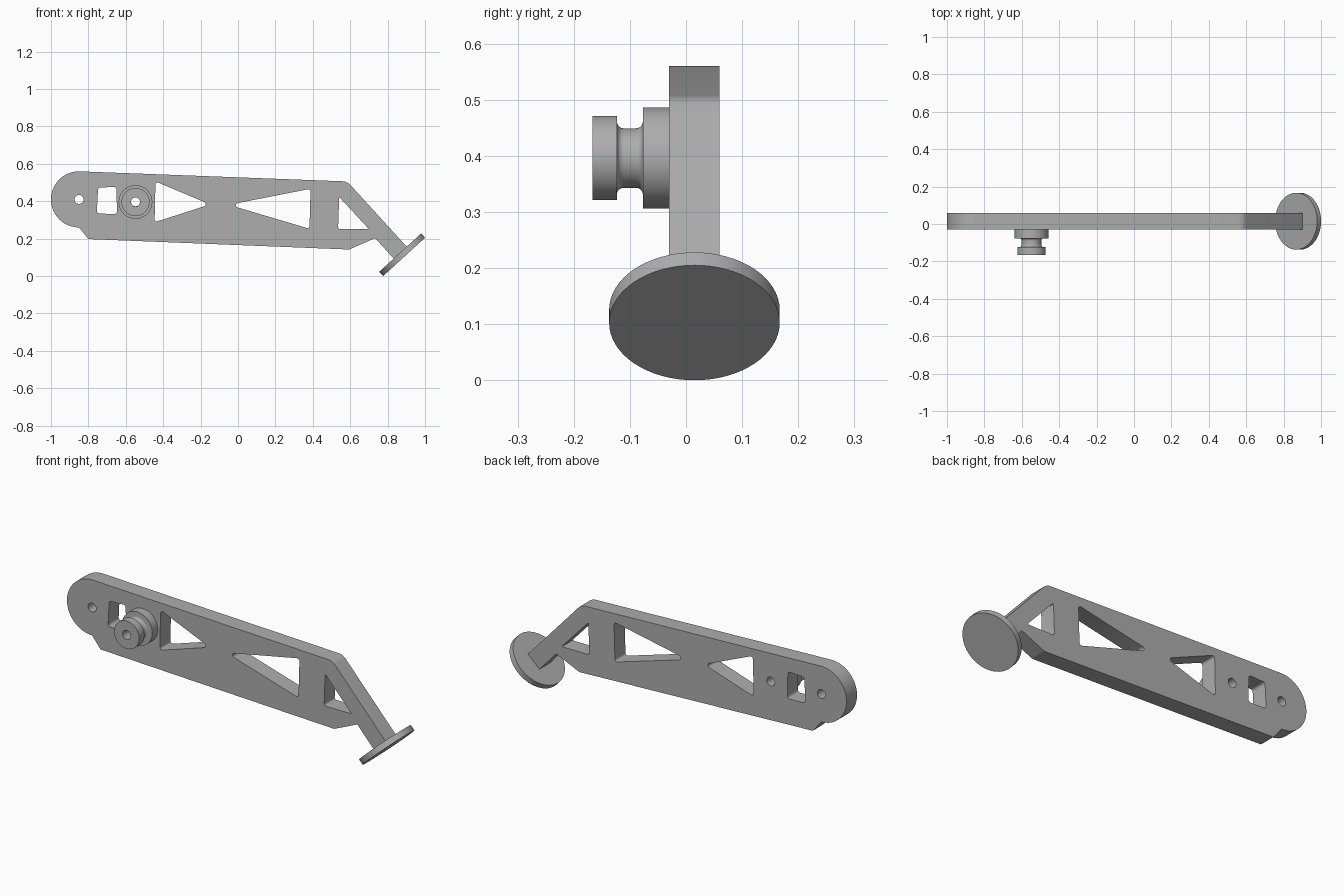
import bpy, bmesh
from math import pi, sin, cos, tan, radians
from mathutils import Vector, Matrix

cube = bpy.data.objects.get("Cube")
if cube:
    bpy.data.objects.remove(cube, do_unlink=True)

grey = bpy.data.materials.new("plain grey")
grey.use_nodes = True
colour = (0.42, 0.42, 0.42, 1)
grey.diffuse_color = colour
grey.node_tree.nodes["Principled BSDF"].inputs["Base Color"].default_value = colour


def arc(cx, cz, r, start, end, n):
    """Points along a circular arc, angles in degrees."""
    angles = [radians(start + (end - start) * i / n) for i in range(n + 1)]
    return [Vector((cx + r * cos(a), cz + r * sin(a))) for a in angles]


def rounded(corners, radius, n=6):
    """Closed polygon with filleted corners; a corner may carry its own radius."""
    pts = []
    for i, c in enumerate(corners):
        p = Vector(c[:2])
        r = c[2] if len(c) > 2 else radius
        a = (Vector(corners[i - 1][:2]) - p).normalized()
        b = (Vector(corners[(i + 1) % len(corners)][:2]) - p).normalized()
        if r == 0:
            pts.append(p)
            continue
        half = a.angle(b) / 2
        centre = p + (a + b).normalized() * (r / sin(half))
        t0 = p + a * (r / tan(half)) - centre
        t1 = p + b * (r / tan(half)) - centre
        sweep = t0.angle_signed(t1)
        for k in range(n + 1):
            pts.append(centre + Matrix.Rotation(-sweep * k / n, 2) @ t0)
    return pts


def finish(name, bm, matrix):
    bmesh.ops.remove_doubles(bm, verts=bm.verts, dist=1e-5)
    bmesh.ops.transform(bm, matrix=matrix, verts=bm.verts)
    bmesh.ops.recalc_face_normals(bm, faces=bm.faces)
    mesh = bpy.data.meshes.new(name)
    bm.to_mesh(mesh)
    bm.free()
    mesh.materials.append(grey)
    obj = bpy.data.objects.new(name, mesh)
    bpy.context.collection.objects.link(obj)
    bpy.ops.object.select_all(action='DESELECT')
    obj.select_set(True)
    bpy.context.view_layer.objects.active = obj
    bpy.ops.object.shade_smooth_by_angle(angle=radians(30))
    return obj


def plate(name, loops, depth, matrix):
    """Extrude an outline with holes using a filled 2D curve."""
    curve = bpy.data.curves.new(name + " outline", 'CURVE')
    curve.dimensions = '2D'
    curve.fill_mode = 'BOTH'
    curve.extrude = depth / 2
    for loop in loops:
        spline = curve.splines.new('POLY')
        spline.points.add(len(loop) - 1)
        for point, p in zip(spline.points, loop):
            point.co = (p.x, p.y, 0, 1)
        spline.use_cyclic_u = True
    temp = bpy.data.objects.new(name + " outline", curve)
    bpy.context.collection.objects.link(temp)
    graph = bpy.context.evaluated_depsgraph_get()
    mesh = bpy.data.meshes.new_from_object(temp.evaluated_get(graph))
    bm = bmesh.new()
    bm.from_mesh(mesh)
    bpy.data.objects.remove(temp, do_unlink=True)
    bpy.data.curves.remove(curve)
    bpy.data.meshes.remove(mesh)
    return finish(name, bm, matrix)


def lathe(name, profile, matrix, steps=64):
    """Spin a closed (radius, height) profile around z."""
    bm = bmesh.new()
    verts = [bm.verts.new((p[0], 0, p[1])) for p in profile]
    edges = [bm.edges.new((verts[i - 1], v)) for i, v in enumerate(verts)]
    bmesh.ops.spin(bm, geom=verts + edges, cent=(0, 0, 0), axis=(0, 0, 1),
                   angle=2 * pi, steps=steps, use_merge=True)
    return finish(name, bm, matrix)


upright = Matrix.Rotation(pi / 2, 4, 'X')  # drawing plane to x-z, height to -y

# Lever arm: round pivot end, tapered beam, bent neck
body = rounded([(-0.85, 0.56, 0), (-0.85, 0.26, 0), (-0.80, 0.198, 0.01),
                (0.595, 0.142, 0.03), (0.733, 0.203, 0), (0.832, 0.094, 0),
                (0.902, 0.157, 0), (0.584, 0.506, 0.06)], 0)
outline = arc(-0.85, 0.41, 0.15, 90, 270, 40) + body[2:]
window = rounded([(-0.748, 0.473), (-0.65, 0.477), (-0.647, 0.331),
                  (-0.755, 0.335)], 0.014)
truss_left = rounded([(-0.441, 0.506), (-0.150, 0.383), (-0.446, 0.288)], 0.012)
truss_middle = rounded([(-0.049, 0.381), (0.388, 0.467), (0.382, 0.253)], 0.012)
truss_right = rounded([(0.541, 0.423, 0.003), (0.70, 0.251, 0.004),
                       (0.535, 0.251)], 0.012)
holes = [arc(x, z, 0.024, 0, 345, 23) for x, z in ((-0.85, 0.41), (-0.548, 0.397))]
plate("lever_arm", [outline, window, truss_left, truss_middle, truss_right] + holes,
      0.09, Matrix.Translation((0, 0.015, 0)) @ upright)

# Grooved knob with a bore, standing on the front of the arm
groove = (arc(0.065, 0.059, 0.012, 270, 180, 6)
          + arc(0.065, 0.081, 0.012, 180, 90, 6))
profile = ([(0.024, 0), (0.09, 0), (0.09, 0.047)] + groove
           + [(0.075, 0.093), (0.075, 0.137), (0.024, 0.137)])
lathe("knob", profile, Matrix.Translation((-0.548, -0.03, 0.396)) @ upright)

# Round foot pad, square to the neck
bm = bmesh.new()
bmesh.ops.create_cone(bm, cap_ends=True, segments=64, radius1=0.152,
                      radius2=0.152, depth=0.031)
finish("foot_pad", bm, Matrix.Translation((0.8775, 0.015, 0.114))
       @ Matrix.Rotation(radians(-42.4), 4, 'Y'))
